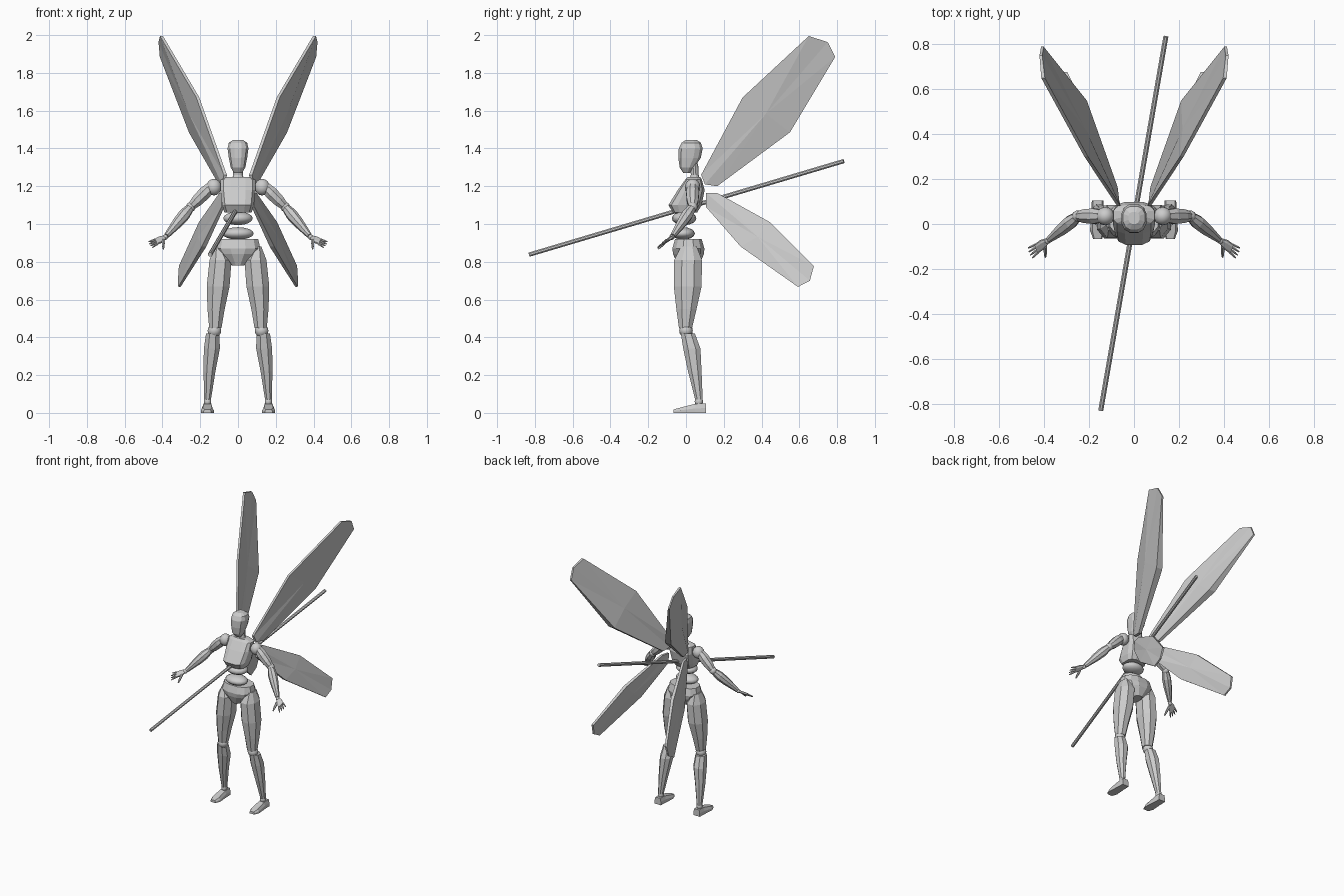
import bpy, bmesh, math
from mathutils import Vector, Matrix

default_cube = bpy.data.objects.get("Cube")
if default_cube:
    bpy.data.objects.remove(default_cube, do_unlink=True)

# One plain grey for the whole figure
grey = bpy.data.materials.new("plain grey")
grey.use_nodes = True
grey.diffuse_color = (0.6, 0.6, 0.6, 1)
grey.node_tree.nodes["Principled BSDF"].inputs["Base Color"].default_value = grey.diffuse_color


def finish(name, bm, mirrored=False, smooth=False):
    """Turn a bmesh into a named object, optionally mirrored across x."""
    bmesh.ops.recalc_face_normals(bm, faces=bm.faces[:])
    mesh = bpy.data.meshes.new(name)
    for face in bm.faces:
        face.smooth = smooth
    bm.to_mesh(mesh)
    bm.free()
    mesh.materials.append(grey)
    obj = bpy.data.objects.new(name, mesh)
    bpy.context.scene.collection.objects.link(obj)
    if mirrored:
        obj.modifiers.new("Mirror", 'MIRROR').use_mirror_merge = False
    return obj


def skin(name, rings, mirrored=False):
    """Bridge rings of points into a capped solid."""
    bm = bmesh.new()
    loops = [[bm.verts.new(point) for point in ring] for ring in rings]
    count = len(loops[0])
    for low, high in zip(loops, loops[1:]):
        for i in range(count):
            j = (i + 1) % count
            bm.faces.new((low[i], low[j], high[j], high[i]))
    bm.faces.new(loops[0][::-1])
    bm.faces.new(loops[-1])
    return finish(name, bm, mirrored)


def ring_points(centre, u, v, sides, power=2.0):
    """Superellipse ring; a higher power is boxier."""
    points = []
    for i in range(sides):
        angle = math.tau * (i + 0.5) / sides
        c, s = math.cos(angle), math.sin(angle)
        points.append(centre + u * math.copysign(abs(c) ** (2 / power), c)
                      + v * math.copysign(abs(s) ** (2 / power), s))
    return points


def stack(name, rows, sides=12, power=2.0, mirrored=False):
    """Horizontal sections given as (z, left, right, front, back)."""
    rings = []
    for z, x_min, x_max, y_min, y_max in rows:
        centre = Vector(((x_min + x_max) / 2, (y_min + y_max) / 2, z))
        rings.append(ring_points(centre, Vector(((x_max - x_min) / 2, 0, 0)),
                                 Vector((0, (y_max - y_min) / 2, 0)), sides, power))
    return skin(name, rings, mirrored)


def torso(name, rows, power=2.5):
    """Centred sections given as (z, half width, front, back)."""
    return stack(name, [(z, -w, w, f, b) for z, w, f, b in rows], 12, power)


def limb(name, start, end, profile, sides=8, mirrored=True):
    """Round bar between two points; profile is (fraction, radius)."""
    start, end = Vector(start), Vector(end)
    axis = (end - start).normalized()
    u = axis.cross(Vector((0, 0, 1))).normalized()
    v = axis.cross(u)
    return skin(name, [ring_points(start.lerp(end, t), u * r, v * r, sides)
                       for t, r in profile], mirrored)


def ball(name, centre, size, mirrored=True):
    bm = bmesh.new()
    bmesh.ops.create_uvsphere(bm, u_segments=14, v_segments=8, radius=1,
                              matrix=Matrix.LocRotScale(Vector(centre), None, Vector(size)))
    return finish(name, bm, mirrored, True)


def wing(name, outline, bulge):
    """Thin blade from (x, y, z, half thickness) points with a raised centre."""
    bm = bmesh.new()
    middle = sum((Vector(p[:3]) for p in outline), Vector()) / len(outline)
    sides = []
    for sign in (-1, 1):
        rim = [bm.verts.new((x + sign * t, y, z)) for x, y, z, t in outline]
        hub = bm.verts.new(middle + Vector((sign * bulge, 0, 0)))
        for i, vert in enumerate(rim):
            bm.faces.new((hub, rim[i - 1], vert))
        sides.append(rim)
    inner, outer = sides
    for i in range(len(inner)):
        bm.faces.new((inner[i - 1], inner[i], outer[i], outer[i - 1]))
    return finish(name, bm, True)


# Head and neck
torso("head", [(1.27, .022, -.015, .02), (1.3, .04, -.035, .045), (1.35, .05, -.042, .08),
               (1.4, .057, -.04, .09), (1.43, .05, -.025, .08), (1.446, .025, 0, .055)])
torso("neck", [(1.22, .035, .01, .075), (1.26, .027, .025, .068), (1.32, .027, .02, .065)], 2)

# Chest, waist and pelvis
torso("chest", [(1.06, .073, -.07, .06), (1.1, .086, -.095, .085), (1.18, .095, -.045, .1),
                (1.235, .094, -.005, .085), (1.25, .06, .01, .075)], 3.2)
ball("upper_waist", (0, -.01, 1.03), (.08, .065, .036), False)
ball("lower_waist", (0, -.015, .95), (.085, .062, .033), False)
torso("pelvis", [(.92, .11, -.06, .085), (.87, .122, -.075, .1), (.84, .1, -.07, .097),
                 (.78, .035, -.045, .07)], 2.4)

# Legs
stack("thigh", [(.88, .085, .125, -.03, .06), (.81, .03, .155, -.068, .09),
                (.67, .04, .17, -.07, .088), (.55, .067, .165, -.055, .06),
                (.45, .085, .155, -.04, .035)], 8, 2.2, True)
ball("knee", (.125, 0, .435), (.037, .036, .035))
stack("shin", [(.42, .095, .172, -.03, .05), (.34, .093, .184, -.018, .08),
               (.22, .117, .185, .008, .085), (.07, .142, .18, .047, .09)], 8, 2.2, True)
ball("ankle", (.161, .068, .06), (.02, .022, .025))


def foot_section(y, half_base, half_top, height):
    x = .162
    return [Vector(p) for p in ((x - half_base, y, 0), (x + half_base, y, 0),
                                (x + half_base, y, height / 2), (x + half_top, y, height),
                                (x - half_top, y, height), (x - half_base, y, height / 2))]


skin("foot", [foot_section(-.066, .02, .015, .018), foot_section(-.03, .034, .024, .028),
              foot_section(.05, .028, .02, .048), foot_section(.105, .026, .02, .05)], True)

# Arms
elbow, wrist, knuckles = (.25, .035, 1.09), (.385, -.075, .93), (.435, -.11, .905)
ball("shoulder", (.128, .035, 1.195), (.041, .041, .044))
limb("upper_arm", (.145, .035, 1.195), elbow, [(0, .03), (.3, .037), (.7, .033), (.95, .024)])
ball("elbow", elbow, (.026, .026, .026))
limb("forearm", elbow, wrist, [(.05, .024), (.25, .032), (.5, .029), (.95, .015)])
ball("wrist", wrist, (.014, .014, .014))

# Hands: a flat palm, four fingers and a thumb
across = Vector((-.3, -.75, -.5)).normalized()
along = (Vector(knuckles) - Vector(wrist)).normalized()
flat = along.cross(across).normalized()
skin("palm", [ring_points(Vector(wrist).lerp(Vector(knuckles), t), across * w, flat * .009, 8, 3)
              for t, w in ((0, .013), (.5, .025), (1, .024))], True)
for i in range(4):
    root = Vector(knuckles) + across * (i - 1.5) * .014 - along * .004
    tip = root + along * (.046 - abs(i - 1.3) * .004) + across * (i - 1.5) * .005
    limb(f"finger_{i + 1}", root, tip, [(0, .006), (.6, .0055), (1, .003)], 6)
limb("thumb", (.395, -.1, .915), (.395, -.148, .868), [(0, .009), (.6, .008), (1, .004)], 6)

# Wings
wing("upper_wing", [(.067, .08, 1.26, .008), (.213, .3, 1.67, .008), (.405, .65, 1.995, .008),
                    (.415, .75, 1.963, .006), (.408, .79, 1.885, .006), (.235, .55, 1.485, .025),
                    (.085, .165, 1.2, .012), (.075, .1, 1.21, .01)], .022)
wing("lower_wing", [(.075, .106, 1.165, .008), (.09, .164, 1.165, .008), (.195, .444, 1.01, .012),
                    (.305, .677, .778, .008), (.312, .656, .7, .006), (.31, .593, .667, .006),
                    (.18, .29, .88, .012), (.08, .106, 1.09, .008)], .018)

# Staff running diagonally past the waist
limb("staff", (-.148, -.83, .838), (.142, .835, 1.333), [(0, .012), (1, .012)], 8, False)
